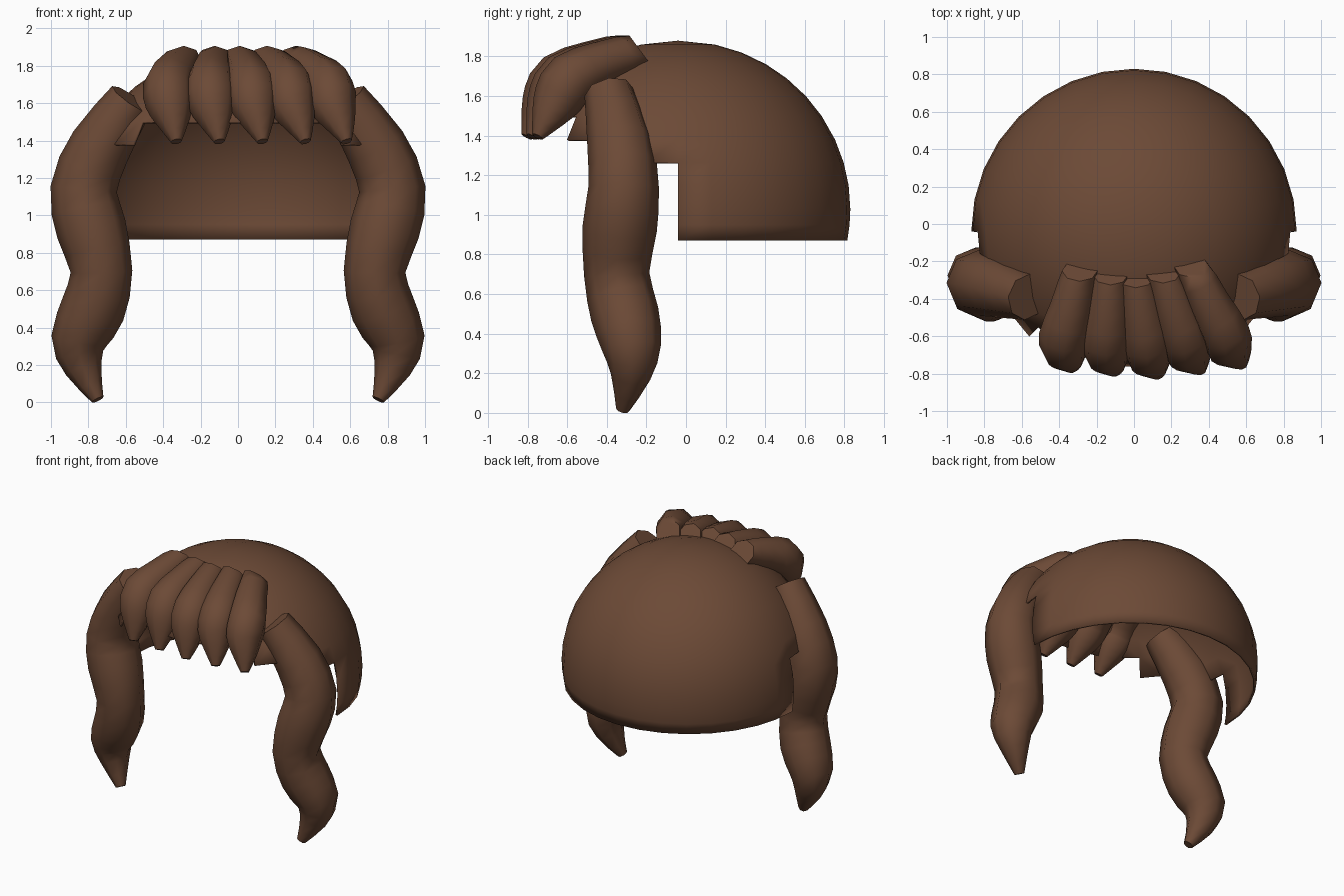
import bpy, bmesh, math
from mathutils import Vector

if "Cube" in bpy.data.objects:
    bpy.data.objects.remove(bpy.data.objects["Cube"])

brown = bpy.data.materials.new("brown hair")
brown.diffuse_color = (0.15, 0.068, 0.037, 1)
brown.use_nodes = True
brown.node_tree.nodes["Principled BSDF"].inputs["Base Color"].default_value = brown.diffuse_color


def finish(bm, name, angle):
    bmesh.ops.recalc_face_normals(bm, faces=bm.faces)
    me = bpy.data.meshes.new(name)
    bm.to_mesh(me)
    bm.free()
    me.materials.append(brown)
    ob = bpy.data.objects.new(name, me)
    bpy.context.collection.objects.link(ob)
    bpy.context.view_layer.objects.active = ob
    ob.select_set(True)
    bpy.ops.object.shade_smooth_by_angle(angle=math.radians(angle))
    ob.select_set(False)
    return ob


def smooth_path(path):
    """Insert a Catmull-Rom midpoint between all neighbouring points."""
    p = [Vector(q) for q in path]
    out = []
    for i in range(len(p) - 1):
        a, d = p[max(i - 1, 0)], p[min(i + 2, len(p) - 1)]
        out += [p[i], (9 * (p[i] + p[i + 1]) - a - d) / 16]
    return out + [p[-1]]


def lock(name, path, ref, start=None, sides=8):
    """Tapered strand through (x, y, z, radius) points with flat ends."""
    bm = bmesh.new()
    path = smooth_path(path)
    pts = [Vector(p[:3]) for p in path]
    rings = []
    for i, p in enumerate(pts):
        t = (pts[min(i + 1, len(pts) - 1)] - pts[max(i - 1, 0)]).normalized()
        if i == 0 and start:
            t = start.normalized()
        n = (ref - t * ref.dot(t)).normalized()
        b = t.cross(n)
        r = path[i][3]
        rings.append([bm.verts.new(p + r * (n * math.cos(a) + b * math.sin(a)))
                      for a in (2 * math.pi * k / sides for k in range(sides))])
    for lo, hi in zip(rings, rings[1:]):
        for k in range(sides):
            j = (k + 1) % sides
            bm.faces.new((lo[k], lo[j], hi[j], hi[k]))
    bm.faces.new(rings[0])
    bm.faces.new(rings[-1])
    return finish(bm, name, 50)


# Cap: thin dome shell with a stepped opening over the face
R, RZ, CY, CZ, SEG = 0.87, 0.85, -0.04, 1.03, 32
levels = [0.87, 0.95, 1.03, 1.15, 1.265, 1.38, 1.5, 1.6, 1.69, 1.76, 1.82, 1.86]
bm = bmesh.new()
rows = []
for z in levels:
    r = R * math.sqrt(1 - ((z - CZ) / RZ) ** 2)
    rows.append([bm.verts.new((r * math.sin(a), CY - r * math.cos(a), z))
                 for a in (2 * math.pi * k / SEG for k in range(SEG))])
top = bm.verts.new((0, CY, CZ + RZ))
for i in range(len(rows) - 1):
    for k in range(SEG):
        phi = (k + 0.5) * 360 / SEG
        phi = min(phi, 360 - phi)          # angle away from the front
        floor = 1.5 if phi < 45 else 1.38 if phi < 67.5 else 1.265 if phi < 90 else 0
        if levels[i] < floor - 0.001:
            continue
        j = (k + 1) % SEG
        bm.faces.new((rows[i][k], rows[i][j], rows[i + 1][j], rows[i + 1][k]))
for k in range(SEG):
    bm.faces.new((rows[-1][k], rows[-1][(k + 1) % SEG], top))
bmesh.ops.delete(bm, geom=[v for v in bm.verts if not v.link_faces], context='VERTS')
cap = finish(bm, "hair_cap", 40)
solid = cap.modifiers.new("thickness", 'SOLIDIFY')
solid.thickness = 0.015
solid.offset = -1

# Long wavy side locks, mirrored
side = [(0.57, -0.39, 1.62, 0.125), (0.735, -0.335, 1.37, 0.165),
        (0.825, -0.315, 1.14, 0.178), (0.785, -0.335, 0.93, 0.188),
        (0.73, -0.35, 0.70, 0.165), (0.775, -0.31, 0.50, 0.173),
        (0.85, -0.275, 0.33, 0.15), (0.825, -0.28, 0.18, 0.1),
        (0.75, -0.32, 0.015, 0.034)]
for s, word in ((1, "right"), (-1, "left")):
    lock("side_lock_" + word, [(s * x, y, z, r) for x, y, z, r in side], Vector((0, 1, 0)))

# Fringe: five overlapping strands fanning forward (root x, belly x, tip x, y shift)
fringe = [(-0.29, -0.375, -0.33, 0.02), (-0.125, -0.15, -0.10, 0.0),
          (0.01, 0.07, 0.13, -0.015), (0.155, 0.27, 0.36, 0.01), (0.31, 0.485, 0.58, 0.04)]
for i, (x0, x1, x2, dy) in enumerate(fringe):
    path = [(x0, -0.27 + dy, 1.83, 0.095),
            (x0 * 0.5 + x1 * 0.5, -0.46 + dy, 1.765, 0.115),
            (x1, -0.62 + dy, 1.69, 0.135),
            (x1 * 0.8 + x2 * 0.2, -0.685 + dy, 1.59, 0.128),
            (x1 * 0.4 + x2 * 0.6, -0.735 + dy, 1.50, 0.09),
            (x2, -0.79 + dy, 1.395, 0.03)]
    lock("fringe_%d" % (i + 1), path, Vector((1, 0, 0)), Vector((0, -0.75, -0.55)))
